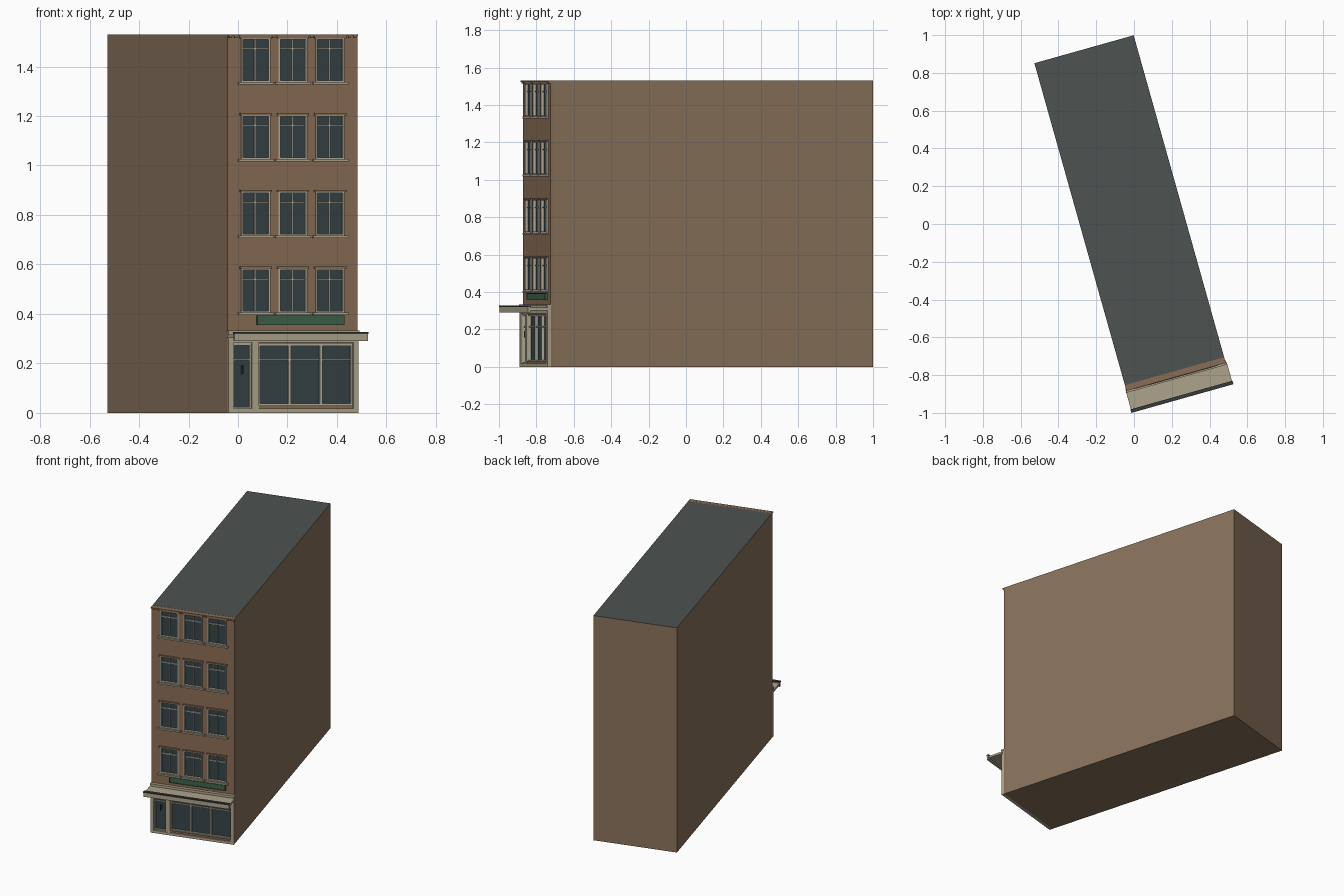
import bpy, bmesh
from math import radians
from mathutils import Matrix

if "Cube" in bpy.data.objects:
    bpy.data.objects.remove(bpy.data.objects["Cube"])

# Local frame: x along the facade, -y out to the street, then turned into place
W, D, H = 0.546, 1.79, 1.53
PLACE = Matrix.Translation((-0.043, -0.872, 0)) @ Matrix.Rotation(radians(15.7), 4, 'Z')


def material(name, rgb):
    m = bpy.data.materials.new(name)
    m.diffuse_color = (*rgb, 1)
    m.use_nodes = True
    m.node_tree.nodes["Principled BSDF"].inputs["Base Color"].default_value = m.diffuse_color
    return m


BRICK = material("brick", (0.25, 0.15, 0.09))
SIDE = material("side_wall", (0.25, 0.17, 0.105))
ROOF = material("roof", (0.075, 0.085, 0.08))
GLASS = material("glass", (0.035, 0.055, 0.06))
STONE = material("stone", (0.42, 0.37, 0.26))
FRAME = material("frame", (0.45, 0.42, 0.34))
GREEN = material("green", (0.05, 0.12, 0.07))
DARK = material("dark_metal", (0.04, 0.045, 0.045))


def boxes(name, items, mat):
    """One object from boxes given as (x0, x1, y0, y1, z0, z1)."""
    bm = bmesh.new()
    for x0, x1, y0, y1, z0, z1 in items:
        m = Matrix.Translation(((x0 + x1) / 2, (y0 + y1) / 2, (z0 + z1) / 2))
        m = m @ Matrix.Diagonal((x1 - x0, y1 - y0, z1 - z0, 1))
        bmesh.ops.create_cube(bm, size=1, matrix=m)
    me = bpy.data.meshes.new(name)
    bm.to_mesh(me)
    bm.free()
    me.materials.append(mat)
    ob = bpy.data.objects.new(name, me)
    ob.matrix_world = PLACE
    bpy.context.collection.objects.link(ob)
    return ob


def rim(x0, x1, z0, z1, t, y0, y1):
    """Four bars around a rectangle, t wide, inside its edges."""
    return [(x0, x0 + t, y0, y1, z0, z1), (x1 - t, x1, y0, y1, z0, z1),
            (x0 + t, x1 - t, y0, y1, z0, z0 + t), (x0 + t, x1 - t, y0, y1, z1 - t, z1)]


# Main block with a dark roof face
body = boxes("building_body", [(0, W, 0.02, D, 0, H)], SIDE)
body.data.materials.append(ROOF)
for p in body.data.polygons:
    if p.normal.z > 0.9:
        p.material_index = 1

# Upper windows: casing, sash bars, sill, lintel and glass
openings, casings, bars, sills, lintels, panes = [], [], [], [], [], []
for row in range(4):
    z0 = 0.405 + 0.3105 * row
    z1 = z0 + 0.18
    for col in range(3):
        x0 = 0.058 + 0.156 * col
        x1 = x0 + 0.121
        xm = (x0 + x1) / 2
        openings.append((x0, x1, -0.05, 0.0185, z0, z1))
        casings += rim(x0, x1, z0, z1, 0.007, -0.006, 0.016)
        bars += [(xm - 0.003, xm + 0.003, 0.003, 0.013, z0 + 0.007, z1 - 0.007),
                 (x0 + 0.007, x1 - 0.007, 0.004, 0.013, z1 - 0.047, z1 - 0.041)]
        sills.append((x0 - 0.013, x1 + 0.013, -0.014, 0.01, z0 - 0.009, z0 + 0.001))
        lintels.append((x0 - 0.006, x1 + 0.006, -0.009, 0.01, z1 - 0.003, z1 + 0.006))
        panes.append((x0, x1, 0.011, 0.018, z0, z1))
boxes("window_casings", casings, FRAME)
boxes("window_bars", bars, FRAME)
boxes("window_sills", sills, STONE)
boxes("window_lintels", lintels, BRICK)
boxes("window_glass", panes, GLASS)

# Brick facade with the openings cut out
facade = boxes("brick_facade", [(0, W, 0, 0.02, 0, H - 0.0005)], BRICK)
cutter = boxes("opening_cutter",
               openings + [(0.022, W - 0.022, -0.05, 0.0185, 0.018, 0.284)], BRICK)
cutter.hide_render = True
cutter.hide_viewport = True
mod = facade.modifiers.new("openings", 'BOOLEAN')
mod.operation = 'DIFFERENCE'
mod.solver = 'EXACT'
mod.object = cutter

# Cornice with small brackets
n = 24
boxes("cornice", [(0, W, -0.012, 0.01, H - 0.006, H)] +
      [((i + 0.25) * W / n, (i + 0.75) * W / n, -0.009, 0.01, H - 0.014, H - 0.006)
       for i in range(n)], BRICK)

# Shopfront surround: plinth, end pilasters, door post, fascia and its capping
boxes("shop_surround", [
    (0, W, -0.018, 0.005, 0, 0.018),
    (0, 0.022, -0.018, 0.005, 0.018, 0.284),
    (W - 0.022, W, -0.018, 0.005, 0.018, 0.284),
    (0.098, 0.128, -0.016, 0.015, 0.018, 0.284),
    (0, W, -0.018, 0.005, 0.284, 0.325),
    (-0.002, W + 0.002, -0.022, 0.005, 0.325, 0.334)], STONE)

# Shop windows and door
boxes("shop_glass", [(0.022, W - 0.022, 0.008, 0.017, 0.018, 0.284)], GLASS)
XL, XR = 0.128, W - 0.022
step = (XR - XL) / 3
shop = rim(XL, XR, 0.03, 0.278, 0.007, -0.006, 0.012)
shop += [(XL + i * step - 0.005, XL + i * step + 0.005, -0.008, 0.012, 0.037, 0.271)
         for i in (1, 2)]
shop.append((XL + 0.007, XR - 0.007, -0.003, 0.012, 0.211, 0.217))
boxes("shop_window_frame", shop, FRAME)
boxes("shop_window_trim", [(XL, XR, -0.009, 0.012, 0.278, 0.284),
                           (XL, XR, -0.012, 0.012, 0.018, 0.03)], BRICK)
boxes("door_frame", rim(0.022, 0.098, 0.018, 0.278, 0.006, -0.006, 0.012) +
      [(0.028, 0.092, -0.003, 0.012, 0.211, 0.217),
       (0.022, 0.098, -0.009, 0.012, 0.278, 0.284)], FRAME)
boxes("door_handle", [(0.06, 0.066, -0.012, 0.009, 0.158, 0.192)], DARK)

# Canopy slab, front lip and dark edge capping
boxes("canopy_slab", [(-0.004, W + 0.006, -0.122, -0.01, 0.302, 0.316)], STONE)
boxes("canopy_lip", [(-0.006, W + 0.008, -0.128, -0.114, 0.291, 0.319)], STONE)
boxes("canopy_capping", [(-0.007, W + 0.009, -0.131, -0.112, 0.319, 0.327)], DARK)

# Green board under the first floor windows
boxes("green_board", [(0.124, 0.486, -0.012, 0.005, 0.358, 0.392)], GREEN)
boxes("green_board_rim", rim(0.122, 0.488, 0.356, 0.394, 0.004, -0.015, 0.005), GREEN)
